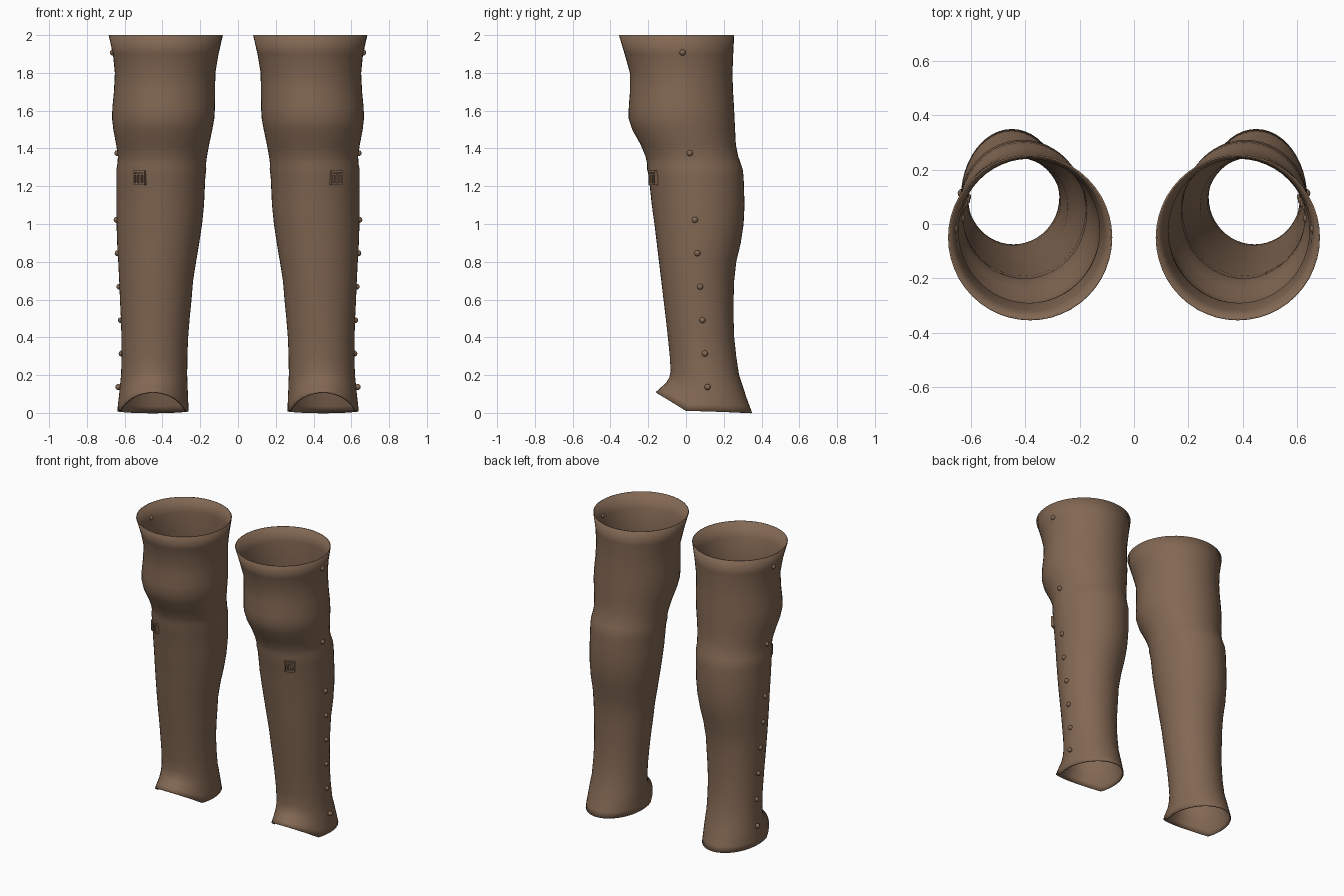
import bpy, bmesh, math
from mathutils import Matrix, Vector

if "Cube" in bpy.data.objects:
    bpy.data.objects.remove(bpy.data.objects["Cube"])

leather = bpy.data.materials.new("brown leather")
leather.diffuse_color = (0.225, 0.138, 0.087, 1)
leather.use_nodes = True
leather.node_tree.nodes["Principled BSDF"].inputs["Base Color"].default_value = leather.diffuse_color

# Leg sections: height, inner x, outer x, front y, back y
SECTIONS = [
    (2.00, .080, .685, -.355, .255), (1.90, .103, .662, -.325, .250),
    (1.80, .120, .652, -.297, .246), (1.70, .121, .657, -.297, .249),
    (1.62, .122, .665, -.303, .254), (1.56, .125, .667, -.304, .257),
    (1.50, .136, .660, -.285, .260), (1.42, .153, .645, -.240, .264),
    (1.36, .164, .636, -.215, .276), (1.32, .169, .638, -.206, .290),
    (1.29, .168, .644, -.206, .300), (1.25, .173, .644, -.197, .305),
    (1.10, .180, .644, -.181, .310), (1.00, .190, .643, -.167, .305),
    (.90, .205, .640, -.155, .290), (.80, .222, .634, -.143, .266),
    (.70, .238, .629, -.131, .255), (.60, .246, .625, -.119, .252),
    (.50, .256, .620, -.107, .252), (.40, .264, .617, -.096, .255),
    (.30, .268, .616, -.086, .266)]
# Ankle flare: fraction of the way up from the slanted hem, then the same limits
FLARE = [(.80, .269, .619, -.081, .281), (.55, .267, .625, -.088, .302),
         (.35, .265, .630, -.105, .318), (.15, .263, .636, -.137, .336),
         (0.0, .262, .638, -.160, .350)]
SIDES = 48


def finish(name, bm, smooth=True):
    """Create a right-hand part and give it a mirrored twin."""
    bmesh.ops.recalc_face_normals(bm, faces=bm.faces)
    mesh = bpy.data.meshes.new(name)
    bm.to_mesh(mesh)
    bm.free()
    mesh.materials.append(leather)
    obj = bpy.data.objects.new(name, mesh)
    bpy.context.collection.objects.link(obj)
    for p in mesh.polygons:
        p.use_smooth = smooth
    return obj


def mirror(obj):
    mod = obj.modifiers.new("mirror", 'MIRROR')
    mod.use_axis = (True, False, False)
    mod.use_mirror_merge = False


def section_at(z):
    for hi, lo in zip(SECTIONS, SECTIONS[1:]):
        if lo[0] <= z <= hi[0]:
            t = (z - lo[0]) / (hi[0] - lo[0])
            return [l + t * (h - l) for h, l in zip(hi[1:], lo[1:])]
    return (.265, .634, -.12, .325)


def surface(y, z):
    """Outer side x of the leg at a given y and z."""
    x0, x1, y0, y1 = section_at(z)
    v = (y - (y0 + y1) / 2) / ((y1 - y0) / 2)
    return (x0 + x1) / 2 + (x1 - x0) / 2 * math.sqrt(max(0, 1 - v * v))


# Leg sleeves: lofted ellipses ending in a raised front hem
bm = bmesh.new()
rings = []
for i, (h, x0, x1, y0, y1) in enumerate(SECTIONS + FLARE):
    ring = []
    for k in range(SIDES):
        a = math.tau * k / SIDES
        x = (x0 + x1) / 2 + (x1 - x0) / 2 * math.cos(a)
        y = (y0 + y1) / 2 + (y1 - y0) / 2 * math.sin(a)
        z = h
        if i >= len(SECTIONS):
            hem_y = .095 + .255 * math.sin(a)
            hem = .10 * max(0, -hem_y) / .16 + .01 * max(0, min(1, (.35 - hem_y) / .3))
            z = hem + h * (.25 - hem)
        ring.append(bm.verts.new((x, y, z)))
    rings.append(ring)
for a, b in zip(rings, rings[1:]):
    for k in range(SIDES):
        n = (k + 1) % SIDES
        bm.faces.new((a[k], a[n], b[n], b[k]))
sleeve = finish("leg_sleeve", bm)
solid = sleeve.modifiers.new("leather thickness", 'SOLIDIFY')
solid.thickness = .006
solid.offset = -1
mirror(sleeve)
bpy.context.view_layer.objects.active = sleeve
sleeve.select_set(True)
bpy.ops.object.shade_smooth_by_angle(angle=math.radians(50))

# Rivets down the outer seam
bm = bmesh.new()
for y, z in [(-.018, 1.908), (.02, 1.375), (.047, 1.022), (.06, .845),
             (.075, .668), (.087, .491), (.10, .314), (.114, .137)]:
    bmesh.ops.create_uvsphere(bm, u_segments=12, v_segments=8, radius=.016,
                              matrix=Matrix.Translation((surface(y, z), y, z)))
mirror(finish("seam_rivets", bm))

# Knee buckles: square frame, a cross bar and upright prongs
bm = bmesh.new()
x0, x1, y0, y1 = section_at(1.245)
rx, ry = (x1 - x0) / 2, (y1 - y0) / 2
dx = (.52 - (x0 + x1) / 2) / rx
pos = Vector((.52, (y0 + y1) / 2 - ry * math.sqrt(1 - dx * dx) - .006, 1.245))
place = Matrix.Translation(pos) @ Matrix.Rotation(math.asin(dx), 4, 'Z')
for bx, bz, w, h in [(-.029, 0, .009, .074), (.029, 0, .009, .074),
                     (0, .033, .066, .009), (0, -.033, .066, .009),
                     (0, .018, .056, .007), (-.012, -.006, .008, .050),
                     (.012, -.006, .008, .050)]:
    bmesh.ops.create_cube(bm, size=1, matrix=place @ Matrix.Translation((bx, 0, bz))
                          @ Matrix.Diagonal((w, .022, h, 1)))
mirror(finish("knee_buckles", bm, smooth=False))
